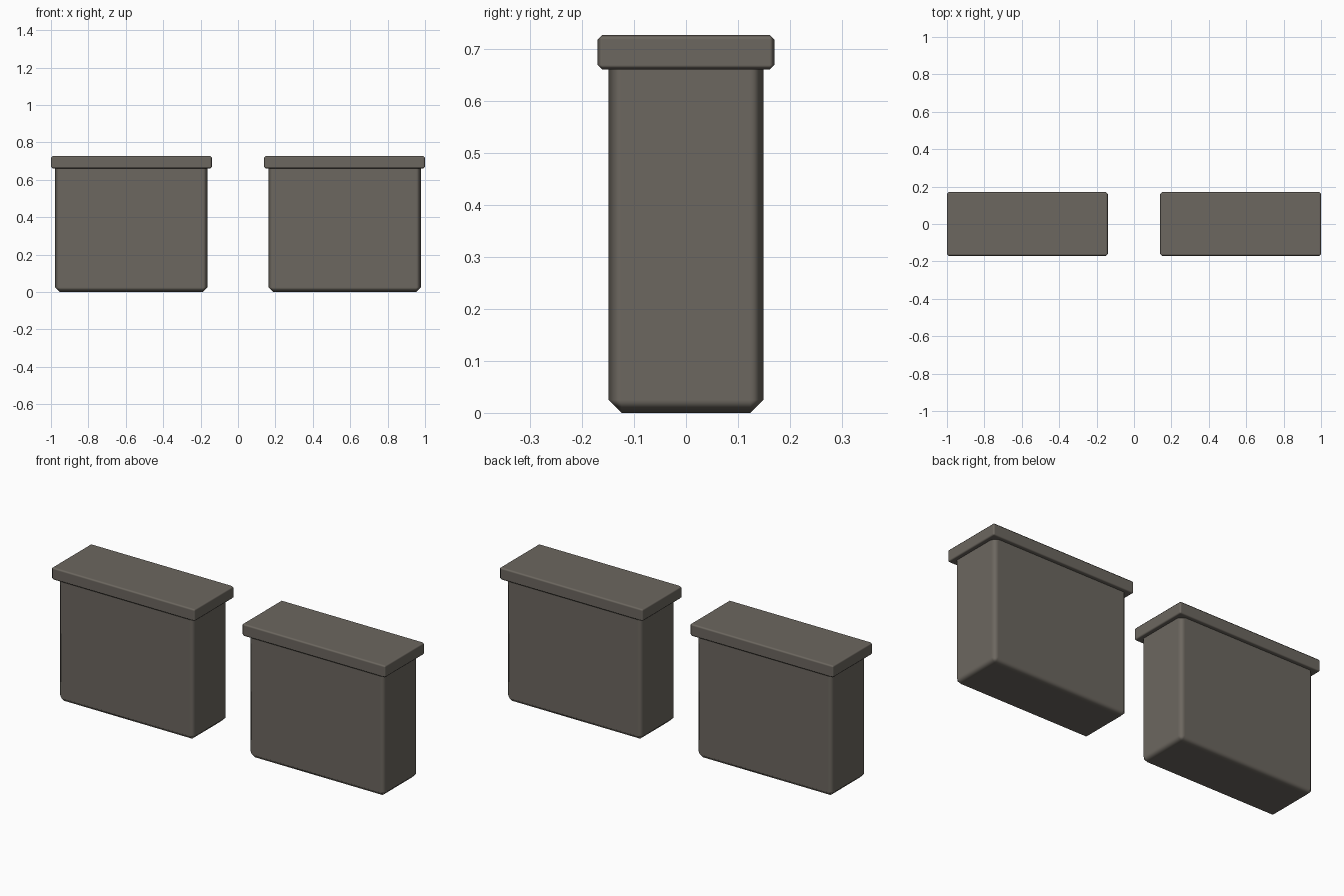
import bpy

if "Cube" in bpy.data.objects:
    bpy.data.objects.remove(bpy.data.objects["Cube"])

stone = bpy.data.materials.new("weathered_stone")
stone.diffuse_color = (0.15, 0.135, 0.115, 1)
stone.use_nodes = True
stone.node_tree.nodes["Principled BSDF"].inputs["Base Color"].default_value = stone.diffuse_color


def chamfered_block(name, centre, size, chamfer):
    bpy.ops.mesh.primitive_cube_add(size=1, location=centre)
    block = bpy.context.object
    block.name = name
    block.scale = size
    bpy.ops.object.transform_apply(location=False, rotation=False, scale=True)
    block.data.materials.append(stone)
    bpy.ops.object.shade_smooth()
    bevel = block.modifiers.new("edge_chamfer", 'BEVEL')
    bevel.width = chamfer
    bevel.segments = 1
    bevel.harden_normals = True
    return block


# Two identical wall blocks, each with an overhanging cap
for side, sign in (("left", -1), ("right", 1)):
    x = sign * 0.57
    # Body runs up into the cap so its top chamfer stays hidden
    chamfered_block(f"{side}_wall_body", (x, 0, 0.345), (0.815, 0.298, 0.69), 0.025)
    # Cap slab
    chamfered_block(f"{side}_wall_cap", (x, 0, 0.694), (0.86, 0.34, 0.067), 0.009)
